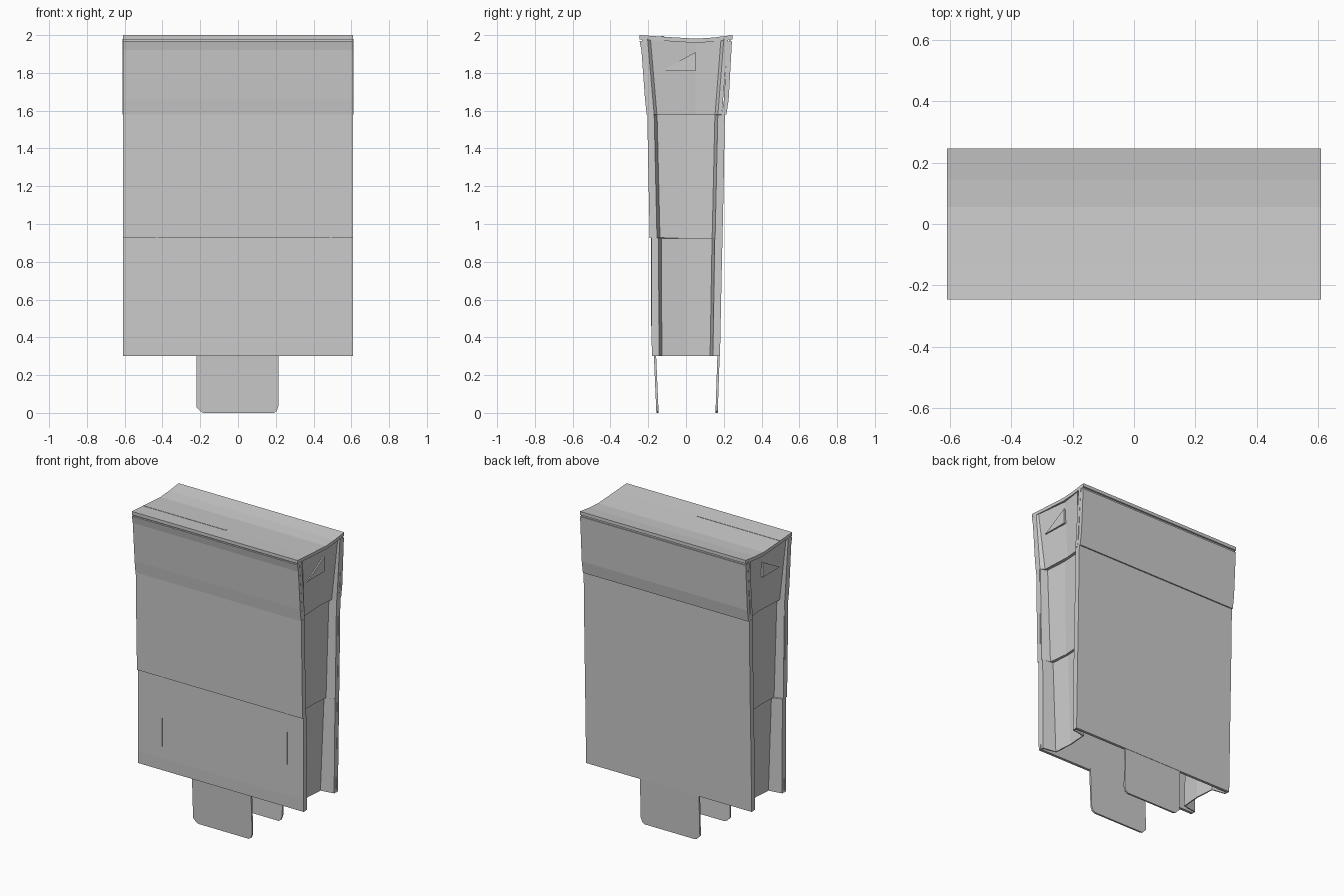
import bpy, bmesh

if "Cube" in bpy.data.objects:
    bpy.data.objects.remove(bpy.data.objects["Cube"])

W = 0.61  # half width


def make(name, verts, faces):
    me = bpy.data.meshes.new(name)
    me.from_pydata(verts, [], faces)
    bm = bmesh.new()
    bm.from_mesh(me)
    bmesh.ops.recalc_face_normals(bm, faces=bm.faces)
    bm.to_mesh(me)
    bm.free()
    ob = bpy.data.objects.new(name, me)
    bpy.context.collection.objects.link(ob)
    return ob


def prism(name, a, b):
    """Closed solid between two matching outlines."""
    n = len(a)
    faces = [tuple(range(n)), tuple(range(n, 2 * n))]
    faces += [(i, (i + 1) % n, n + (i + 1) % n, n + i) for i in range(n)]
    return make(name, list(a) + list(b), faces)


def sheet(name, line, t, x0=-W, x1=W, axis="y"):
    """Sheet that follows a (y, z) line, offset by t along y or z."""
    dy, dz = (t, 0) if axis == "y" else (0, t)
    prof = line + [(y + dy, z + dz) for y, z in reversed(line)]
    return prism(name, [(x0, y, z) for y, z in prof], [(x1, y, z) for y, z in prof])


# front and back panels
sheet("front_lower_panel", [(-0.18, 0.3), (-0.182, 0.38), (-0.183, 0.925), (-0.19, 1.58)], 0.018)
sheet("front_upper_panel", [(-0.192, 0.925), (-0.20, 1.3), (-0.205, 1.59)], 0.02)
sheet("back_panel", [(0.18, 0.3), (0.188, 0.7), (0.198, 1.14), (0.206, 1.59)], -0.018)

# flared head: front wall, back wall with hem, and dished top
sheet("head_front", [(-0.208, 1.58), (-0.217, 1.66), (-0.236, 1.92), (-0.246, 1.97)], 0.025)
sheet("head_back", [(0.214, 1.58), (0.226, 1.66), (0.243, 1.965)], -0.025)
sheet("head_top", [(-0.246, 2.0), (-0.13, 1.992), (0.055, 1.981), (0.145, 1.987), (0.246, 2.0)],
      -0.022, axis="z")
for name, y in (("front_hem", -0.234), ("back_hem", 0.228)):
    sheet(name, [(y, 1.955), (y, 1.985)], 0.008)
sheet("top_seam", [(-0.130, 1.993), (-0.115, 1.992)], 0.002, -W, 0.0, axis="z")

# folded side gussets, drawn as rings of (x, y) at rising heights
rings = [  # z, front y, back y, edge x, fold x
    (0.30, -0.165, 0.165, 0.605, 0.505),
    (0.925, -0.168, 0.175, 0.605, 0.525),
    (0.926, -0.175, 0.176, 0.605, 0.54),
    (1.58, -0.19, 0.19, 0.605, 0.55),
    (1.581, -0.19, 0.19, 0.607, 0.57),
    (1.98, -0.225, 0.222, 0.607, 0.592),
]
for side, s in (("right", 1), ("left", -1)):
    verts, faces = [], []
    for z, f, b, xe, xf in rings:
        mid = 0.05 if z > 1.58 else 0.0
        pts = ((xe, f), (xe, f + 0.02), (xf + 0.01, f + 0.035), (xf, mid),
               (xf + 0.01, b - 0.035), (xe, b - 0.02), (xe, b))
        verts += [(s * x, y, z) for x, y in pts]
    for r in range(len(rings) - 1):
        for i in range(6):
            k = r * 7 + i
            faces.append((k, k + 1, k + 8, k + 7))
    g = make(side + "_gusset", verts, faces)
    m = g.modifiers.new("thickness", "SOLIDIFY")
    m.thickness = 0.008
    m.offset = 0
    # small pleat on the side of the head
    a = [(s * 0.585, -0.13, 1.81), (s * 0.585, 0.05, 1.81), (s * 0.585, 0.05, 1.91)]
    prism(side + "_head_pleat", a, [(s * 0.601, y, z) for _, y, z in a])

# bottom tabs with clipped corners
outline = [(-0.22, 0.31), (-0.22, 0.03), (-0.195, 0.005), (-0.18, 0.0),
           (0.19, 0.0), (0.205, 0.01), (0.215, 0.04), (0.215, 0.31)]
for name, y0, y1, t in (("front_tab", -0.157, -0.17, 0.012), ("back_tab", 0.168, 0.178, -0.012)):
    a = [(x, y0 + (y1 - y0) * z / 0.3, z) for x, z in outline]
    prism(name, a, [(x, y + t, z) for x, y, z in a])

# thin creases on the front
for i, (x, z0) in enumerate(((-0.43, 0.46), (0.49, 0.55))):
    a = [(x - 0.003, -0.1835, 0.925), (x + 0.004, -0.1835, 0.925), (x + 0.001, -0.1835, z0)]
    prism("front_crease_%d" % i, a, [(px, -0.186, z) for px, _, z in a])
